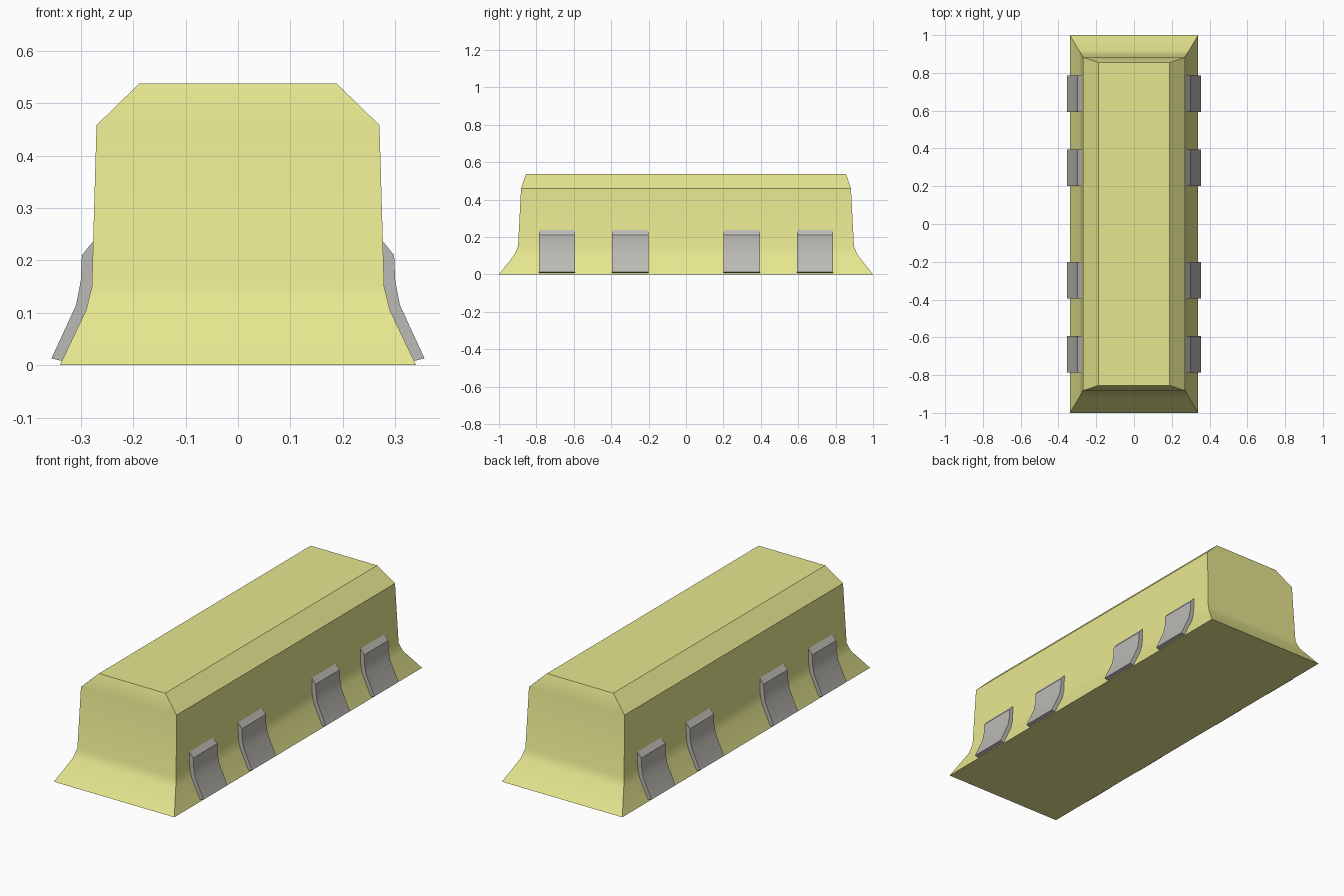
import bpy, bmesh, math

if "Cube" in bpy.data.objects:
    bpy.data.objects.remove(bpy.data.objects["Cube"])


def make_object(name, bm, color):
    bmesh.ops.recalc_face_normals(bm, faces=bm.faces)
    mesh = bpy.data.meshes.new(name)
    bm.to_mesh(mesh)
    bm.free()
    obj = bpy.data.objects.new(name, mesh)
    bpy.context.collection.objects.link(obj)
    mat = bpy.data.materials.new(name + "_colour")
    mat.diffuse_color = color
    mat.use_nodes = True
    mat.node_tree.nodes["Principled BSDF"].inputs["Base Color"].default_value = mat.diffuse_color
    mesh.materials.append(mat)
    bpy.ops.object.select_all(action='DESELECT')
    obj.select_set(True)
    bpy.context.view_layer.objects.active = obj
    bpy.ops.object.shade_smooth_by_angle(angle=math.radians(30))
    return obj


def loft(bm, rings):
    # Join successive vertex rings with quads and cap both ends
    loops = [[bm.verts.new(p) for p in ring] for ring in rings]
    n = len(loops[0])
    for a, b in zip(loops, loops[1:]):
        for i in range(n):
            j = (i + 1) % n
            bm.faces.new((a[i], a[j], b[j], b[i]))
    bm.faces.new(loops[0])
    bm.faces.new(loops[-1])


# Flared barrier body: half width, half length, height of each level
levels = [(0.34, 1.0, 0.0), (0.29, 0.917, 0.105), (0.279, 0.898, 0.15),
          (0.27, 0.882, 0.458), (0.188, 0.855, 0.538)]
bm = bmesh.new()
loft(bm, [[(x, y, z), (-x, y, z), (-x, -y, z), (x, -y, z)] for x, y, z in levels])
make_object("barrier_body", bm, (0.8, 0.8, 0.28, 1))

# Side pads: cross-section hugging the flared wall, extruded along y
pad_profile = [(0.336, 0.008), (0.356, 0.013), (0.309, 0.115), (0.300, 0.162),
               (0.298, 0.21), (0.276, 0.237), (0.2775, 0.15), (0.288, 0.105)]
for side, label in ((1, "right"), (-1, "left")):
    for k, y in enumerate((-0.69, -0.298, 0.298, 0.69)):
        bm = bmesh.new()
        loft(bm, [[(side * x, y + d, z) for x, z in pad_profile]
                  for d in (-0.097, 0.097)])
        make_object(f"side_pad_{label}_{k + 1}", bm, (0.5, 0.49, 0.46, 1))
